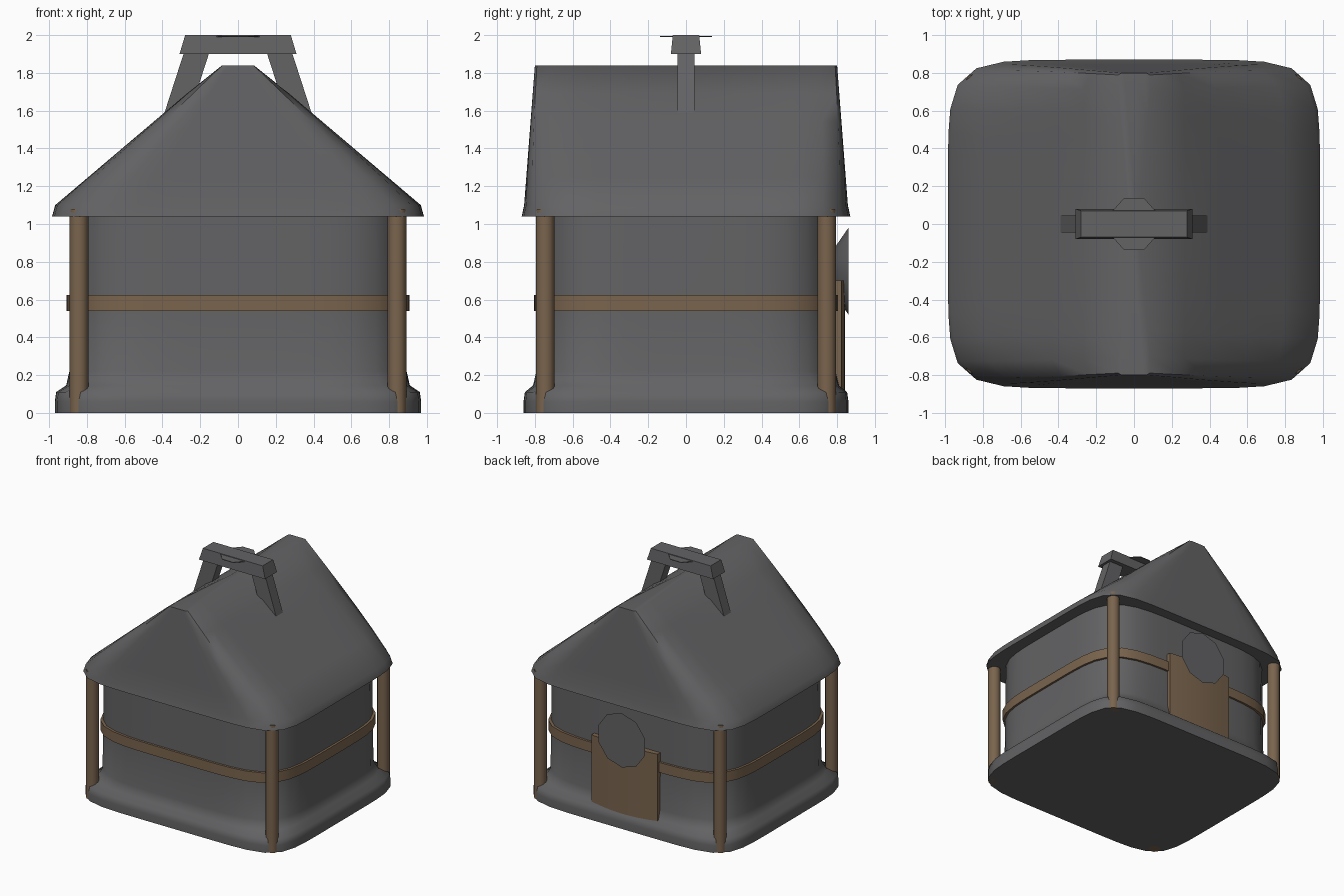
import bpy, bmesh, math

if "Cube" in bpy.data.objects:
    bpy.data.objects.remove(bpy.data.objects["Cube"])


def material(name, rgb):
    m = bpy.data.materials.new(name)
    m.diffuse_color = (*rgb, 1)
    m.use_nodes = True
    m.node_tree.nodes["Principled BSDF"].inputs["Base Color"].default_value = m.diffuse_color
    return m


CLOTH = material("dark_grey_cloth", (0.125, 0.125, 0.13))
WOOD = material("brown_wood", (0.195, 0.128, 0.075))


def finish(name, bm, mat, angle=40):
    bmesh.ops.recalc_face_normals(bm, faces=bm.faces)
    me = bpy.data.meshes.new(name)
    bm.to_mesh(me)
    bm.free()
    me.materials.append(mat)
    ob = bpy.data.objects.new(name, me)
    bpy.context.collection.objects.link(ob)
    bpy.ops.object.select_all(action='DESELECT')
    ob.select_set(True)
    bpy.context.view_layer.objects.active = ob
    bpy.ops.object.shade_smooth_by_angle(angle=math.radians(angle))
    return ob


def rounded_ring(hx, hy, z, n, count=56):
    """Bulging rounded rectangle as a list of points."""
    pts = []
    for i in range(count):
        a = 2 * math.pi * (i + 0.5) / count
        c, s = math.cos(a), math.sin(a)
        r = (abs(c) ** n + abs(s) ** n) ** (-1 / n)
        pts.append((hx * r * c, hy * r * s, z))
    return pts


def loft(name, rings, mat, angle=40, closed=False):
    bm = bmesh.new()
    loops = [[bm.verts.new(p) for p in ring] for ring in rings]
    pairs = list(zip(loops, loops[1:]))
    if closed:
        pairs.append((loops[-1], loops[0]))
    else:
        bm.faces.new(loops[0])
        bm.faces.new(loops[-1])
    for lo, hi in pairs:
        for i in range(len(lo)):
            j = (i + 1) % len(lo)
            bm.faces.new((lo[i], lo[j], hi[j], hi[i]))
    return finish(name, bm, mat, angle)


def rect(cx, hx, hy, z):
    return [(cx - hx, -hy, z), (cx + hx, -hy, z), (cx + hx, hy, z), (cx - hx, hy, z)]


# cloth walls flaring into a skirt at the ground
loft("walls", [rounded_ring(*r) for r in (
    (0.97, 0.86, 0, 7), (0.97, 0.86, 0.06, 7), (0.963, 0.853, 0.11, 7),
    (0.91, 0.81, 0.145, 6), (0.893, 0.792, 0.22, 5), (0.89, 0.787, 0.6, 5),
    (0.885, 0.782, 1.07, 5))], CLOTH, 60)

# gable roof with a soft eave and a ridge pinched in the middle
levels = [rounded_ring(0.985, 0.87, 1.04, 7), rounded_ring(0.968, 0.857, 1.1, 7)]
for k in range(1, 6):
    t = k / 5
    levels.append(rounded_ring(0.968 + (0.095 - 0.968) * t, 0.857 - 0.057 * t,
                               1.1 + 0.74 * t, 7 + 7 * t))
levels[-1] = [(x * (0.2 + 0.8 * abs(y) / 0.8), y, z) for x, y, z in levels[-1]]
loft("roof", levels, CLOTH, 50)

# wooden band around the walls
loft("wall_band", [rounded_ring(*r) for r in (
    (0.908, 0.805, 0.54, 5), (0.908, 0.805, 0.625, 5),
    (0.88, 0.777, 0.625, 5), (0.88, 0.777, 0.54, 5))], WOOD, 40, closed=True)

# corner posts
for sx in (-1, 1):
    for sy in (-1, 1):
        ring = lambda z: [(sx * 0.842 + 0.05 * math.cos(i * math.pi / 6),
                           sy * 0.745 + 0.05 * math.sin(i * math.pi / 6), z)
                          for i in range(12)]
        loft(f"corner_post_{'right' if sx > 0 else 'left'}_{'back' if sy > 0 else 'front'}",
             [ring(0), ring(1.08)], WOOD)

# curved door on the back wall
bm_rings = []
for z in (0.01, 0.7):
    outer = [(x / 10 * 0.31, 0.842 - 0.02 * (x / 10) ** 2, z) for x in range(-10, 11, 2)]
    bm_rings.append(outer + [(0.31, 0.74, z), (-0.31, 0.74, z)])
loft("door", bm_rings, WOOD)


# round shield above the door, tapering towards the wall
def shield_ring(r, y):
    return [(r * math.cos((i + 0.5) * math.pi / 5), y,
             0.75 + r * math.sin((i + 0.5) * math.pi / 5)) for i in range(10)]


loft("door_shield", [shield_ring(0.1, 0.77), shield_ring(0.23, 0.86)], CLOTH)

# chimney legs, cap bar and thin cover plate above the ridge
for sx, side in ((-1, "left"), (1, "right")):
    loft(f"chimney_leg_{side}", [rect(sx * 0.322, 0.067, 0.045, 1.59),
                                 rect(sx * 0.212, 0.067, 0.045, 1.93)], CLOTH)
loft("cap_bar", [rect(0, 0.31, 0.08, 1.9), rect(0, 0.28, 0.07, 2.0)], CLOTH)


def cover_ring(z):
    return [(0.135 * math.cos((i + 0.5) * math.pi / 4),
             0.15 * math.sin((i + 0.5) * math.pi / 4), z) for i in range(8)]


loft("cover_plate", [cover_ring(1.99), cover_ring(1.995)], CLOTH)
